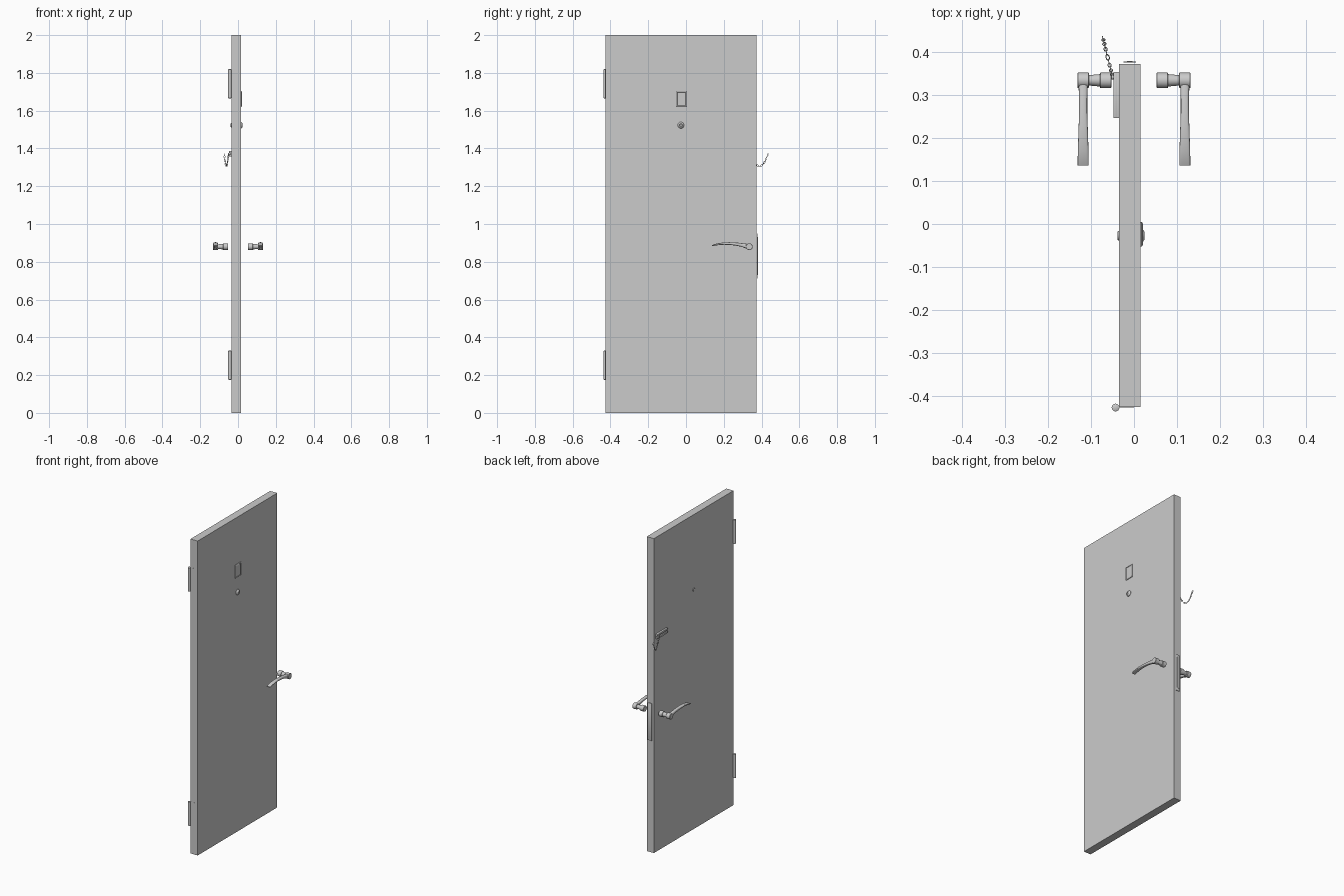
import bpy, bmesh, math
from mathutils import Vector, Matrix

if "Cube" in bpy.data.objects:
    bpy.data.objects.remove(bpy.data.objects["Cube"])


def add_mesh(name, bm, smooth=True):
    bmesh.ops.recalc_face_normals(bm, faces=bm.faces[:])
    me = bpy.data.meshes.new(name)
    bm.to_mesh(me)
    bm.free()
    ob = bpy.data.objects.new(name, me)
    bpy.context.collection.objects.link(ob)
    if smooth:
        bpy.ops.object.select_all(action='DESELECT')
        ob.select_set(True)
        bpy.context.view_layer.objects.active = ob
        bpy.ops.object.shade_smooth_by_angle(angle=math.radians(35))
    return ob


def box(name, lo, hi, bevel=0.0):
    lo, hi = Vector(lo), Vector(hi)
    bm = bmesh.new()
    bmesh.ops.create_cube(bm, size=1, matrix=Matrix.Translation((lo + hi) / 2)
                          @ Matrix.Diagonal((*(hi - lo), 1)))
    if bevel:
        bmesh.ops.bevel(bm, geom=bm.edges[:], offset=bevel, segments=2,
                        profile=0.5, affect='EDGES')
    return add_mesh(name, bm, bevel > 0)


def loft(bm, rings):
    """Skin closed rings of points and cap both ends."""
    vs = [[bm.verts.new(p) for p in r] for r in rings]
    n = len(vs[0])
    for a, b in zip(vs, vs[1:]):
        for i in range(n):
            bm.faces.new((a[i], a[(i + 1) % n], b[(i + 1) % n], b[i]))
    bm.faces.new(vs[0])
    bm.faces.new(vs[-1])


def turned(bm, axis, centre, profile, n=32):
    """Lathe (position, radius) pairs about the x or z axis."""
    rings = []
    for t, r in profile:
        ring = []
        for i in range(n):
            a = 2 * math.pi * i / n
            u, v = r * math.cos(a), r * math.sin(a)
            ring.append(Vector(centre) + Vector((t, u, v) if axis == 'x' else (u, v, t)))
        rings.append(ring)
    loft(bm, rings)


# Door leaf
box("door_panel", (-0.035, -0.427, 0), (0.015, 0.373, 2))

# Hinges
for label, z in (("lower", 0.175), ("upper", 1.665)):
    bm = bmesh.new()
    turned(bm, 'z', (-0.043, -0.428, z),
           [(0, 0.005), (0.002, 0.009), (0.153, 0.009), (0.155, 0.005)], 24)
    add_mesh(label + "_hinge_barrel", bm)
    box(label + "_hinge_leaf", (-0.043, -0.4278, z + 0.001), (0.0, -0.4262, z + 0.154))

# Lever handles: one on each side
HY, HZ = 0.335, 0.88
# stations along the lever: y, centre z, half height, half width
STATIONS = [(0.335, 0.880, 0.014, 0.0115), (0.315, 0.884, 0.012, 0.0105),
            (0.29, 0.890, 0.0095, 0.0095), (0.26, 0.8945, 0.008, 0.0095),
            (0.23, 0.8965, 0.007, 0.0105), (0.20, 0.8965, 0.0062, 0.0115),
            (0.17, 0.893, 0.0052, 0.0125), (0.15, 0.889, 0.0042, 0.0128),
            (0.137, 0.885, 0.0025, 0.0128)]
for label, s in (("outer", 1), ("inner", -1)):
    bm = bmesh.new()
    turned(bm, 'x', (0, HY, HZ), [(s * t, r) for t, r in
           [(0.053, 0.017), (0.054, 0.018), (0.078, 0.018), (0.079, 0.017)]])
    add_mesh(label + "_handle_collar", bm)
    bm = bmesh.new()
    turned(bm, 'x', (0, HY, HZ), [(s * 0.078, 0.0145), (s * 0.106, 0.012)])
    add_mesh(label + "_handle_neck", bm)
    bm = bmesh.new()
    turned(bm, 'x', (0, HY, HZ), [(s * t, r) for t, r in
           [(0.105, 0.0165), (0.1065, 0.018), (0.1305, 0.018), (0.132, 0.0165)]])
    add_mesh(label + "_handle_hub", bm)
    bm = bmesh.new()
    rings = []
    for y, zc, hz, hx in STATIONS:
        ring = []
        for i in range(20):
            a = 2 * math.pi * i / 20
            c, d = math.cos(a), math.sin(a)
            ring.append((s * 0.1185 + hx * math.copysign(abs(c) ** 0.6, c), y,
                         zc + hz * math.copysign(abs(d) ** 0.6, d)))
        rings.append(ring)
    loft(bm, rings)
    add_mesh(label + "_handle_lever", bm)

# Lock plate on the door edge
box("lock_plate", (-0.024, 0.3765, 0.712), (0.005, 0.3795, 0.95), 0.0008)
box("latch_cover", (-0.016, 0.3775, 0.73), (-0.003, 0.3805, 0.932), 0.0008)

# Name plate with sloping rim
bm = bmesh.new()
loft(bm, [[(x, -0.024 + sy * h, 1.662 + sz * v)
           for sy, sz in ((-1, -1), (1, -1), (1, 1), (-1, 1))]
          for x, h, v in ((0.013, 0.029, 0.042), (0.018, 0.029, 0.042),
                          (0.021, 0.024, 0.037), (0.019, 0.022, 0.035))])
add_mesh("number_plate", bm, False)

# Peephole, outside and inside
for label, prof in (("outer", [(0.013, 0.017), (0.017, 0.017), (0.022, 0.013),
                               (0.025, 0.008), (0.0225, 0.006)]),
                    ("inner", [(-0.034, 0.011), (-0.037, 0.011), (-0.0385, 0.009),
                               (-0.037, 0.006)])):
    bm = bmesh.new()
    turned(bm, 'x', (0, -0.027, 1.523), prof, 24)
    add_mesh(label + "_peephole", bm)

# Chain track: back plate with two raised rails
TZ = 1.372
box("chain_track_plate", (-0.040, 0.247, TZ - 0.015), (-0.0345, 0.355, TZ + 0.015), 0.001)
for label, s in (("lower", -1), ("upper", 1)):
    zc = TZ + s * 0.0095
    box("chain_track_%s_rail" % label, (-0.048, 0.247, zc - 0.0055),
        (-0.039, 0.355, zc + 0.0055), 0.001)
bm = bmesh.new()
turned(bm, 'x', (0, 0.342, TZ), [(-0.053, 0.004), (-0.052, 0.005), (-0.039, 0.005)], 16)
add_mesh("chain_knob", bm)


# Hanging chain of alternating oval links
def chain_point(t):
    a, b = Vector((-0.05, 0.343, TZ)), Vector((-0.073, 0.435, TZ))
    p = a.lerp(b, t)
    p.z -= 0.066 * (1 - (2 * t - 1) ** 2)
    return p


samples = [chain_point(i / 400) for i in range(401)]
dist = [0.0]
for p, q in zip(samples, samples[1:]):
    dist.append(dist[-1] + (q - p).length)
LINKS = 15
side = Vector((-0.092, -0.023, 0)).normalized()
bm = bmesh.new()
for k in range(LINKS):
    target = dist[-1] * (k + 0.5) / LINKS
    i = min(range(1, 400), key=lambda j: abs(dist[j] - target))
    tan = (samples[i + 1] - samples[i - 1]).normalized()
    nor = tan.cross(side).normalized()
    u, w = (side, nor) if k % 2 else (nor, side)
    half = dist[-1] / LINKS * 0.5 + 0.0012
    M, N, r = 16, 6, 0.0012
    grid = []
    for m in range(M):
        a = 2 * math.pi * m / M
        out = tan * math.cos(a) + u * math.sin(a)
        c = samples[i] + tan * math.cos(a) * half + u * math.sin(a) * 0.0038
        grid.append([bm.verts.new(c + out * r * math.cos(b) + w * r * math.sin(b))
                     for b in (2 * math.pi * n / N for n in range(N))])
    for m in range(M):
        for n in range(N):
            g, h = grid[m], grid[(m + 1) % M]
            bm.faces.new((g[n], g[(n + 1) % N], h[(n + 1) % N], h[n]))
for f in bm.faces:
    f.smooth = True
add_mesh("door_chain", bm, False)
